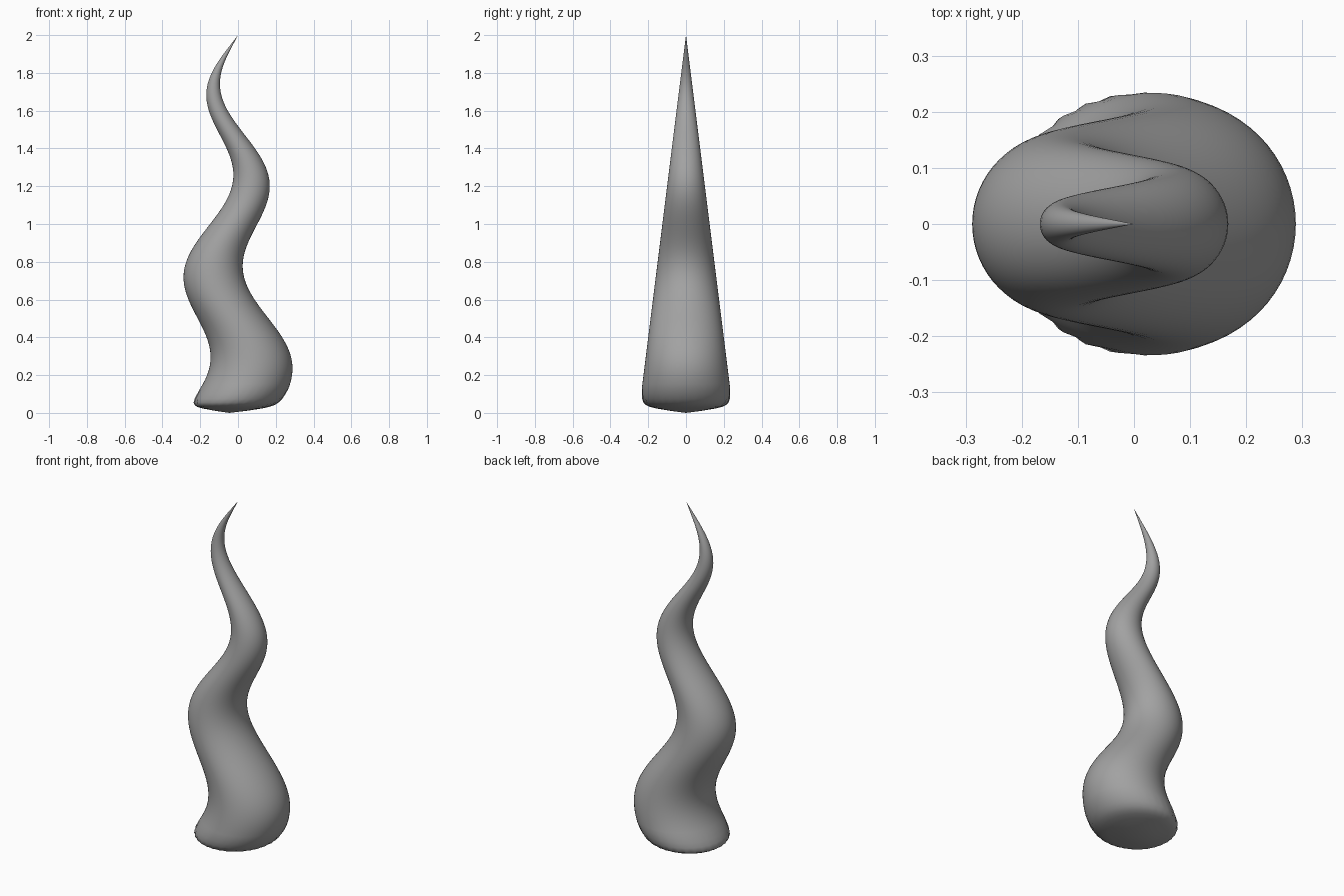
import bpy, bmesh
from math import sin, cos, pi

cube = bpy.data.objects.get("Cube")
if cube:
    bpy.data.objects.remove(cube)

SIDES = 64      # points around each ring
STEPS = 80      # rings along the horn

grey = bpy.data.materials.new("horn grey")
grey.use_nodes = True
colour = (0.36, 0.36, 0.36, 1)
grey.diffuse_color = colour
grey.node_tree.nodes["Principled BSDF"].inputs["Base Color"].default_value = colour


def sway(z):
    """Sideways offset of the centre line at height z."""
    return -0.03 + 0.1 * cos(2 * pi * (z - 1.23) / 0.965)


# Rounded foot (radius, height, ripple), then a straight taper to the tip
profile = [(0.09, 0.012, 0), (0.16, 0.024, 0), (0.19, 0.032, 0.001),
           (0.21, 0.042, 0.002), (0.222, 0.055, 0.003), (0.23, 0.075, 0.002),
           (0.233, 0.1, 0.001)]
for i in range(STEPS):
    z = 0.13 + (2 - 0.13) * i / STEPS
    profile.append((0.125 * (2 - z), z, 0))

bm = bmesh.new()
rings = []
for radius, z, ripple in profile:
    ring = []
    for k in range(SIDES):
        a = 2 * pi * k / SIDES
        r = radius + ripple * cos(SIDES / 2 * a)
        ring.append(bm.verts.new((sway(z) + r * cos(a), r * sin(a), z)))
    rings.append(ring)

# Skin between the rings, closed by a point at each end
foot = bm.verts.new((sway(0), 0, 0))
tip = bm.verts.new((sway(2), 0, 2))
for k in range(SIDES):
    n = (k + 1) % SIDES
    for low, high in zip(rings, rings[1:]):
        bm.faces.new((low[k], low[n], high[n], high[k]))
    bm.faces.new((rings[0][n], rings[0][k], foot))
    bm.faces.new((rings[-1][k], rings[-1][n], tip))
bmesh.ops.recalc_face_normals(bm, faces=bm.faces)
for face in bm.faces:
    face.smooth = True

mesh = bpy.data.meshes.new("wavy_horn")
bm.to_mesh(mesh)
bm.free()
mesh.materials.append(grey)
horn = bpy.data.objects.new("wavy_horn", mesh)
bpy.context.collection.objects.link(horn)
